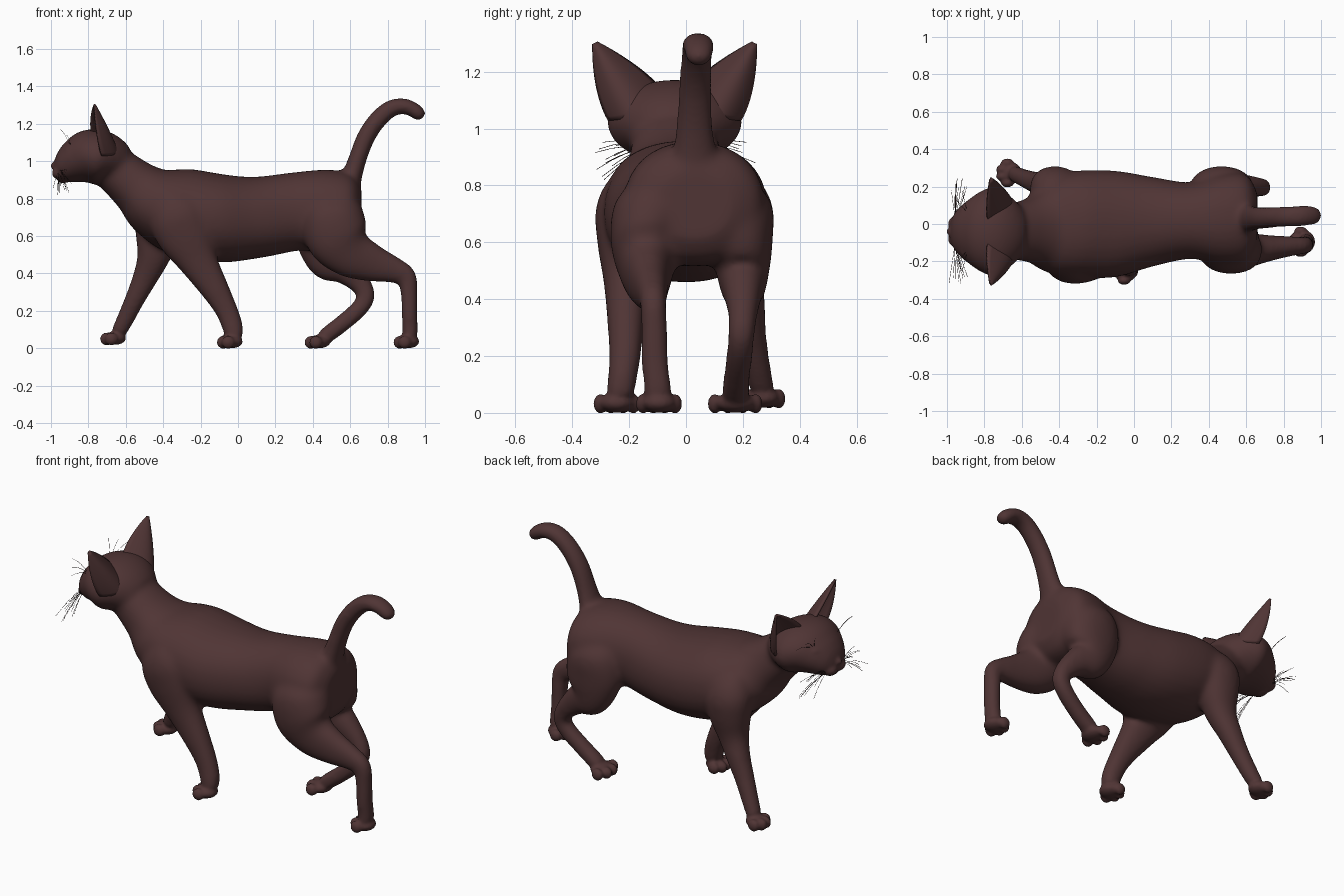
import bpy, bmesh, math, random
from mathutils import Vector, Matrix

random.seed(3)
HEAD_Y = -0.04
INFLATE = 0.005  # makes up for shrinkage from smoothing

fur = bpy.data.materials.new("brown_fur")
fur.diffuse_color = (0.08, 0.035, 0.035, 1)
dark = bpy.data.materials.new("dark_detail")
dark.diffuse_color = (0.03, 0.015, 0.015, 1)


def finish(name, bm, mat):
    me = bpy.data.meshes.new(name)
    bmesh.ops.recalc_face_normals(bm, faces=bm.faces)
    bm.to_mesh(me)
    bm.free()
    me.materials.append(mat)
    for p in me.polygons:
        p.use_smooth = True
    ob = bpy.data.objects.new(name, me)
    bpy.context.collection.objects.link(ob)
    return ob


def blend(ob, voxel, rounds):
    rm = ob.modifiers.new("blend", 'REMESH')
    rm.mode = 'VOXEL'
    rm.voxel_size = voxel
    rm.use_smooth_shade = True
    sm = ob.modifiers.new("soften", 'SMOOTH')
    sm.factor = 0.5
    sm.iterations = rounds


def catmull(pts, steps=6):
    pts = [Vector(p) for p in pts]
    ext = [pts[0] * 2 - pts[1]] + pts + [pts[-1] * 2 - pts[-2]]
    out = []
    for i in range(len(pts) - 1):
        a, b, c, d = ext[i:i + 4]
        for s in range(steps):
            t = s / steps
            out.append(0.5 * (2 * b + (c - a) * t + (2 * a - 5 * b + 4 * c - d) * t * t
                              + (3 * b - a - 3 * c + d) * t ** 3))
    return out + [pts[-1]]


def tube(bm, sections, n=28, power=0.92):
    """Sections: x, y, z, half width along y, half thickness in the side plane."""
    rows = catmull(sections)
    rings = []
    for i, r in enumerate(rows):
        a, b = rows[max(i - 1, 0)], rows[min(i + 1, len(rows) - 1)]
        tan = Vector((b[0] - a[0], 0, b[2] - a[2])).normalized()
        side = Vector((-tan.z, 0, tan.x))
        ring = []
        for k in range(n):
            c, s = math.cos(k * math.tau / n), math.sin(k * math.tau / n)
            c = math.copysign(abs(c) ** power, c) * (r[3] + INFLATE)
            s = math.copysign(abs(s) ** power, s) * (r[4] + INFLATE)
            ring.append(bm.verts.new(Vector(r[:3]) + Vector((0, c, 0)) + side * s))
        rings.append(ring)
    for p, q in zip(rings, rings[1:]):
        for k in range(n):
            bm.faces.new((p[k], p[(k + 1) % n], q[(k + 1) % n], q[k]))
    bm.faces.new(rings[0])
    bm.faces.new(rings[-1][::-1])


def ball(bm, loc, size):
    m = Matrix.Translation(loc) @ Matrix.Diagonal((*size, 1))
    bmesh.ops.create_uvsphere(bm, u_segments=20, v_segments=12, radius=1, matrix=m)


def paw(bm, x, y, z, w):
    ball(bm, (x, y, z + 0.036), (0.06, w * 0.8, 0.036))
    for k, back in ((-1, 0.026), (-0.36, 0), (0.36, 0), (1, 0.026)):
        ball(bm, (x - 0.045 + back, y + k * (w - 0.02), z + 0.032), (0.036, 0.025, 0.035))


bm = bmesh.new()
# trunk and neck
tube(bm, [(-0.73, -0.04, 1.0, 0.13, 0.11), (-0.65, -0.04, 0.95, 0.145, 0.12),
          (-0.54, -0.03, 0.86, 0.175, 0.142), (-0.44, -0.01, 0.785, 0.25, 0.19),
          (-0.3, 0, 0.73, 0.28, 0.23), (-0.1, 0, 0.695, 0.28, 0.232),
          (0.1, 0.012, 0.7, 0.235, 0.213), (0.3, 0.018, 0.73, 0.2, 0.205),
          (0.45, 0.025, 0.735, 0.235, 0.215), (0.56, 0.03, 0.735, 0.24, 0.207),
          (0.62, 0.03, 0.735, 0.21, 0.18), (0.66, 0.03, 0.735, 0.13, 0.12)])
# head
tube(bm, [(-0.985, HEAD_Y, 0.962, 0.045, 0.04), (-0.96, HEAD_Y, 0.963, 0.095, 0.068),
          (-0.92, HEAD_Y, 0.975, 0.135, 0.09), (-0.87, HEAD_Y, 0.998, 0.175, 0.115),
          (-0.81, HEAD_Y, 1.02, 0.217, 0.14), (-0.75, HEAD_Y, 1.022, 0.235, 0.144),
          (-0.69, HEAD_Y, 1.008, 0.205, 0.13), (-0.62, HEAD_Y, 0.975, 0.14, 0.1)], power=1)
# tail
tube(bm, [(0.57, 0.03, 0.78, 0.09, 0.07), (0.595, 0.03, 0.87, 0.08, 0.055), (0.635, 0.03, 1.0, 0.062, 0.045),
          (0.685, 0.032, 1.13, 0.055, 0.045), (0.75, 0.036, 1.225, 0.052, 0.045),
          (0.82, 0.04, 1.283, 0.052, 0.042), (0.89, 0.043, 1.295, 0.052, 0.038),
          (0.945, 0.045, 1.272, 0.05, 0.036), (0.965, 0.045, 1.257, 0.047, 0.033)], power=1)
ball(bm, (0.963, 0.045, 1.256), (0.043, 0.05, 0.04))
# near front leg
tube(bm, [(-0.4, -0.11, 0.89, 0.04, 0.05), (-0.37, -0.16, 0.82, 0.1, 0.1),
          (-0.33, -0.195, 0.72, 0.117, 0.15), (-0.28, -0.212, 0.6, 0.095, 0.145),
          (-0.21, -0.21, 0.46, 0.075, 0.1), (-0.12, -0.212, 0.31, 0.06, 0.071),
          (-0.06, -0.215, 0.2, 0.052, 0.056), (-0.028, -0.225, 0.11, 0.047, 0.052),
          (-0.02, -0.235, 0.045, 0.045, 0.04)])
# far front leg
tube(bm, [(-0.4, 0.1, 0.89, 0.04, 0.05), (-0.41, 0.15, 0.82, 0.1, 0.1),
          (-0.42, 0.185, 0.72, 0.117, 0.13), (-0.43, 0.195, 0.6, 0.1, 0.115),
          (-0.455, 0.195, 0.48, 0.075, 0.082),
          (-0.5, 0.215, 0.37, 0.06, 0.062), (-0.55, 0.23, 0.265, 0.05, 0.05),
          (-0.61, 0.255, 0.14, 0.043, 0.042), (-0.645, 0.27, 0.075, 0.042, 0.036)])
# near hind leg
tube(bm, [(0.49, -0.08, 0.84, 0.07, 0.09), (0.5, -0.11, 0.74, 0.135, 0.155),
          (0.53, -0.14, 0.6, 0.12, 0.165), (0.6, -0.14, 0.51, 0.092, 0.13),
          (0.72, -0.13, 0.455, 0.066, 0.097), (0.83, -0.12, 0.42, 0.05, 0.068),
          (0.9, -0.115, 0.385, 0.042, 0.05), (0.914, -0.112, 0.3, 0.042, 0.041),
          (0.917, -0.11, 0.18, 0.044, 0.038), (0.92, -0.1, 0.09, 0.045, 0.038),
          (0.915, -0.1, 0.04, 0.05, 0.034)])
# far hind leg
tube(bm, [(0.48, 0.13, 0.84, 0.07, 0.09), (0.47, 0.16, 0.74, 0.135, 0.155),
          (0.47, 0.19, 0.6, 0.11, 0.165), (0.49, 0.2, 0.48, 0.085, 0.12),
          (0.57, 0.2, 0.425, 0.065, 0.08), (0.65, 0.2, 0.35, 0.048, 0.055),
          (0.685, 0.195, 0.28, 0.043, 0.044), (0.65, 0.19, 0.215, 0.043, 0.043),
          (0.56, 0.18, 0.135, 0.043, 0.042), (0.475, 0.175, 0.07, 0.046, 0.04),
          (0.45, 0.175, 0.045, 0.05, 0.034)])
base = finish("rough_body", bm, fur)
blend(base, 0.011, 26)

# finer details are merged into the softened body
dg = bpy.context.evaluated_depsgraph_get()
soft = bpy.data.meshes.new_from_object(base.evaluated_get(dg))
bm = bmesh.new()
bm.from_mesh(soft)
bpy.data.objects.remove(base)
for s in (-1, 1):
    ball(bm, (-0.953, HEAD_Y + s * 0.037, 0.937), (0.042, 0.048, 0.036))  # whisker pads
    ball(bm, (-0.88, HEAD_Y + s * 0.095, 1.06), (0.05, 0.05, 0.022))  # brows
ball(bm, (-0.978, HEAD_Y, 0.975), (0.024, 0.028, 0.022))  # nose
ball(bm, (-0.935, HEAD_Y, 0.908), (0.035, 0.05, 0.026))  # chin
paw(bm, -0.034, -0.243, 0, 0.078)
paw(bm, -0.658, 0.273, 0.018, 0.073)
paw(bm, 0.91, -0.095, 0, 0.077)
paw(bm, 0.435, 0.173, 0, 0.092)
blend(finish("cat_body", bm, fur), 0.009, 5)


# cupped ears, opening forward and outward
def ear(name, s):
    def at(x, y, z):
        return Vector((x, HEAD_Y + s * y, z))
    a, c, b = at(-0.775, 0.035, 1.12), at(-0.54, 0.12, 1.03), at(-0.73, 0.23, 1.03)
    mid, tip = at(-0.69, 0.13, 1.07), at(-0.767, 0.28, 1.3)
    e = bmesh.new()
    grid = []
    for j in range(17):
        v = j / 16
        w = (1 - v ** 1.6) * 0.95 + 0.05
        row = []
        for i in range(17):
            u = i / 16
            p = a * (1 - u) ** 2 + c * 2 * u * (1 - u) + b * u * u
            row.append(e.verts.new(mid.lerp(tip, v) + (p - mid) * w))
        grid.append(row)
    for p, q in zip(grid, grid[1:]):
        for i in range(16):
            e.faces.new((p[i], p[i + 1], q[i + 1], q[i]))
    ob = finish(name, e, fur)
    so = ob.modifiers.new("thickness", 'SOLIDIFY')
    so.thickness = 0.012
    so.offset = 0


for side, s in (("near", -1), ("far", 1)):
    ear("ear_" + side, s)
    # eye
    e = bmesh.new()
    ball(e, (-0.9, HEAD_Y + s * 0.112, 1.028), (0.03, 0.03, 0.022))
    finish("eye_" + side, e, fur)
    # whiskers and brow hairs
    cu = bpy.data.curves.new("whiskers_" + side, 'CURVE')
    cu.dimensions = '3D'
    cu.bevel_depth = 0.001
    cu.bevel_resolution = 0
    hairs = [((-0.955, 0.055, 0.945 - 0.008 * (k % 3)),
              (random.uniform(-0.99, -0.89), random.uniform(0.2, 0.29), 0.82 + 0.012 * k)) for k in range(12)]
    hairs += [((-0.89, 0.1, 1.065), (-0.95 + 0.03 * k, 0.17 + 0.05 * k, 1.17 - 0.025 * k)) for k in range(3)]
    for p, q in hairs:
        sp = cu.splines.new('POLY')
        sp.points.add(4)
        for i in range(5):
            t = i / 4
            x, y, z = Vector(p).lerp(Vector(q), t)
            sp.points[i].co = (x, HEAD_Y + s * y, z + 0.06 * t * (1 - t), 1)
    cu.materials.append(dark)
    bpy.context.collection.objects.link(bpy.data.objects.new("whiskers_" + side, cu))
